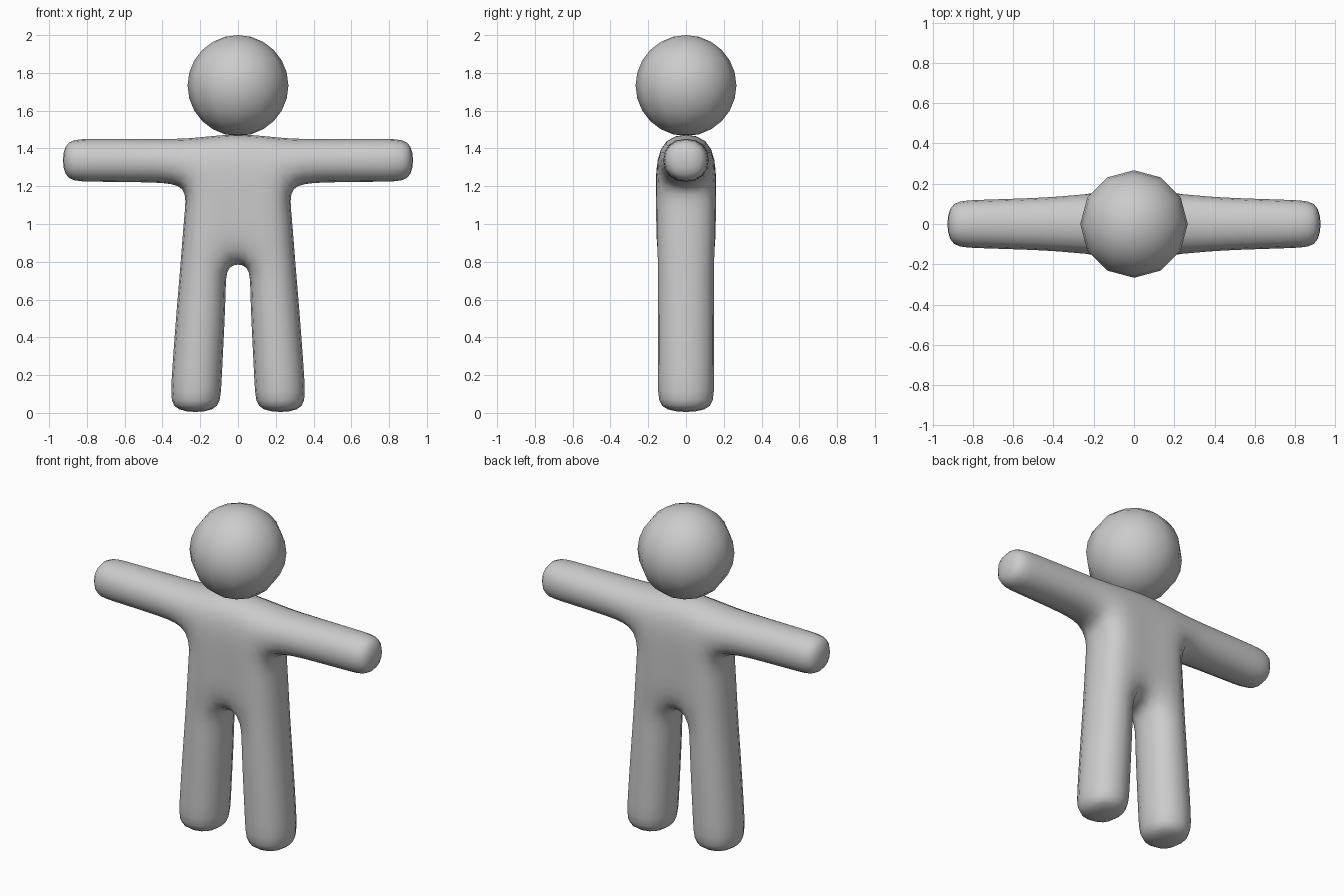
import bpy, bmesh

if "Cube" in bpy.data.objects:
    bpy.data.objects.remove(bpy.data.objects["Cube"])

grey = bpy.data.materials.new("plain grey")
grey.diffuse_color = (0.6, 0.6, 0.6, 1)
grey.use_nodes = True
grey.node_tree.nodes["Principled BSDF"].inputs["Base Color"].default_value = grey.diffuse_color

# Front-view outline points of the right half: name -> (x, z, half depth)
P = {
    # torso: inner column (i) and outer column (o)
    "i_top": (0.08, 1.485, 0.15), "o_top": (0.255, 1.462, 0.155),
    "i_pit": (0.08, 1.21, 0.16), "o_pit": (0.275, 1.195, 0.165),
    "i_mid": (0.07, 1.06, 0.155), "o_mid": (0.293, 1.06, 0.165),
    "i_hip": (0.058, 0.78, 0.155), "o_hip": (0.315, 0.78, 0.163),
    # leg
    "i_thigh": (0.05, 0.65, 0.163), "o_thigh": (0.328, 0.65, 0.163),
    "i_ankle": (0.078, 0.12, 0.163), "o_ankle": (0.37, 0.12, 0.163),
    "i_sole": (0.082, -0.005, 0.16), "o_sole": (0.367, -0.005, 0.16),
    # arm: top (t) and bottom (b)
    "t_upper": (0.42, 1.46, 0.142), "b_upper": (0.42, 1.212, 0.142),
    "t_wrist": (0.81, 1.462, 0.13), "b_wrist": (0.81, 1.213, 0.13),
    "t_hand": (0.937, 1.455, 0.122), "b_hand": (0.937, 1.22, 0.122),
}
torso = ["top", "pit", "mid", "hip"]
leg = ["hip", "thigh", "ankle", "sole"]
arm = [("o_top", "o_pit"), ("t_upper", "b_upper"), ("t_wrist", "b_wrist"), ("t_hand", "b_hand")]

# Quads of the front outline as (name, side) corners
quads = []
for s in (1, -1):
    for rows in (torso, leg):
        for a, b in zip(rows, rows[1:]):
            quads.append([("i_" + a, s), ("o_" + a, s), ("o_" + b, s), ("i_" + b, s)])
    for (a, b), (c, d) in zip(arm, arm[1:]):
        quads.append([(a, s), (c, s), (d, s), (b, s)])
for a, b in zip(torso, torso[1:]):
    quads.append([("i_" + a, -1), ("i_" + a, 1), ("i_" + b, 1), ("i_" + b, -1)])

# Body cage: front and back sheets joined along the outline
bm = bmesh.new()
verts = {}
for name, (x, z, d) in P.items():
    for s in (1, -1):
        for f in (1, -1):
            verts[name, s, f] = bm.verts.new((s * x, f * d, z))
edge_use = {}
for q in quads:
    for f in (1, -1):
        bm.faces.new([verts[n, s, f] for n, s in q])
    for a, b in zip(q, q[1:] + q[:1]):
        edge_use.setdefault(frozenset((a, b)), []).append((a, b))
for uses in edge_use.values():
    if len(uses) == 1:
        a, b = uses[0]
        bm.faces.new([verts[a + (1,)], verts[b + (1,)], verts[b + (-1,)], verts[a + (-1,)]])
bmesh.ops.recalc_face_normals(bm, faces=bm.faces)
mesh = bpy.data.meshes.new("body")
bm.to_mesh(mesh)
bm.free()
body = bpy.data.objects.new("body", mesh)
bpy.context.collection.objects.link(body)
body.modifiers.new("rounding", "SUBSURF").levels = 2
body.modifiers["rounding"].render_levels = 2
mesh.shade_smooth()
mesh.materials.append(grey)

# Head: twelve-sided ball resting on the shoulders
bpy.ops.mesh.primitive_uv_sphere_add(segments=12, ring_count=12, radius=0.267, location=(0, 0, 1.733))
head = bpy.context.object
head.name = "head"
head.data.shade_smooth()
head.data.materials.append(grey)
